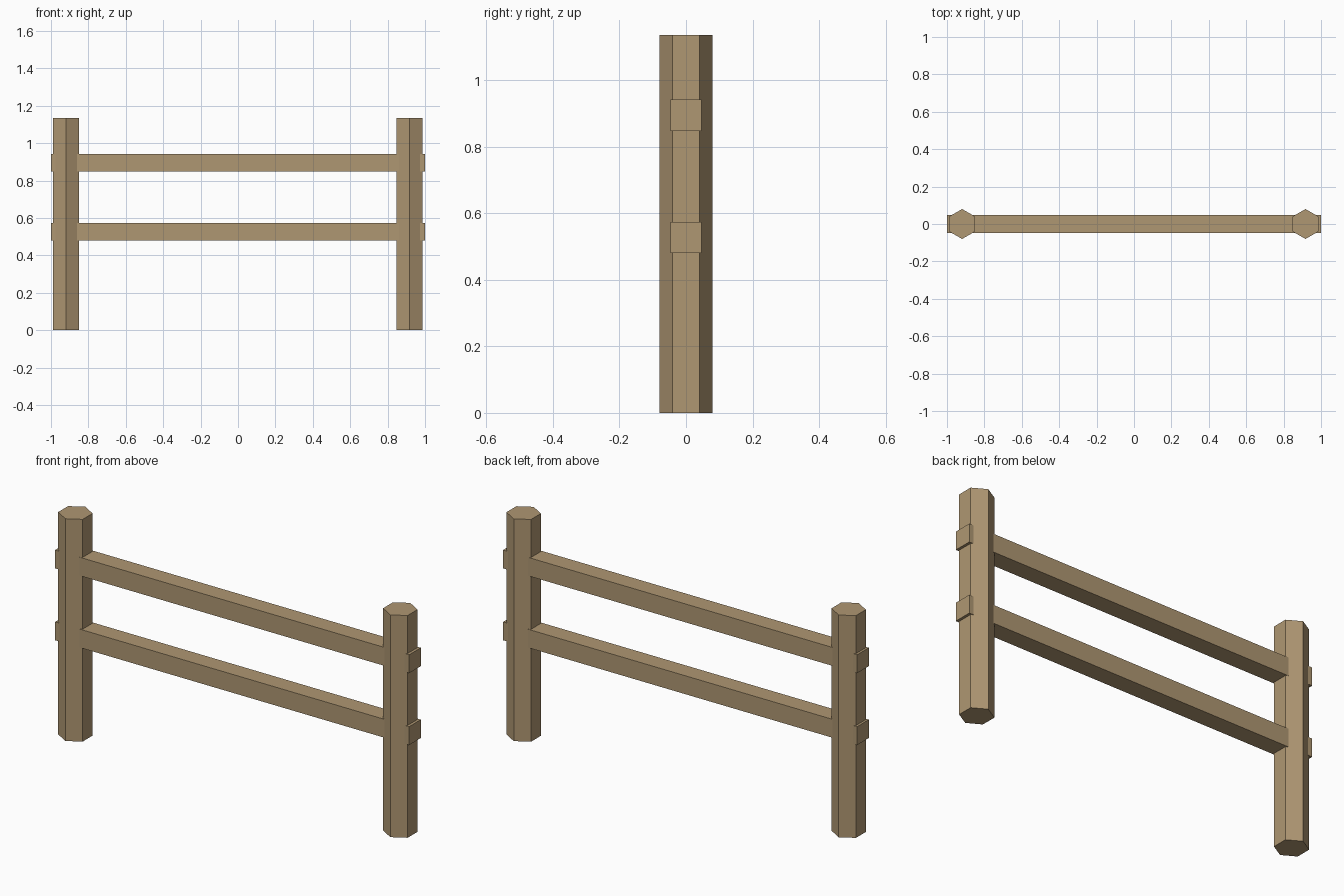
import bpy

if "Cube" in bpy.data.objects:
    bpy.data.objects.remove(bpy.data.objects["Cube"])

wood = bpy.data.materials.new("wood")
wood.diffuse_color = (0.43, 0.31, 0.17, 1)
wood.use_nodes = True
wood.node_tree.nodes["Principled BSDF"].inputs["Base Color"].default_value = wood.diffuse_color

POST_HEIGHT = 1.135
RAIL_SIZE = 0.094


def finish(name):
    obj = bpy.context.object
    obj.name = name
    obj.data.materials.append(wood)
    return obj


# Hexagonal posts, with corners pointing to the front and back
for side, x in (("left", -0.919), ("right", 0.917)):
    bpy.ops.mesh.primitive_cylinder_add(vertices=6, radius=0.08, depth=POST_HEIGHT,
                                        location=(x, 0, POST_HEIGHT / 2))
    finish(side + "_post")

# Square rails running through both posts
for level, z in (("lower", 0.527), ("upper", 0.894)):
    bpy.ops.mesh.primitive_cube_add(size=1, location=(0, 0, z))
    rail = finish(level + "_rail")
    rail.scale = (2, RAIL_SIZE, RAIL_SIZE)
